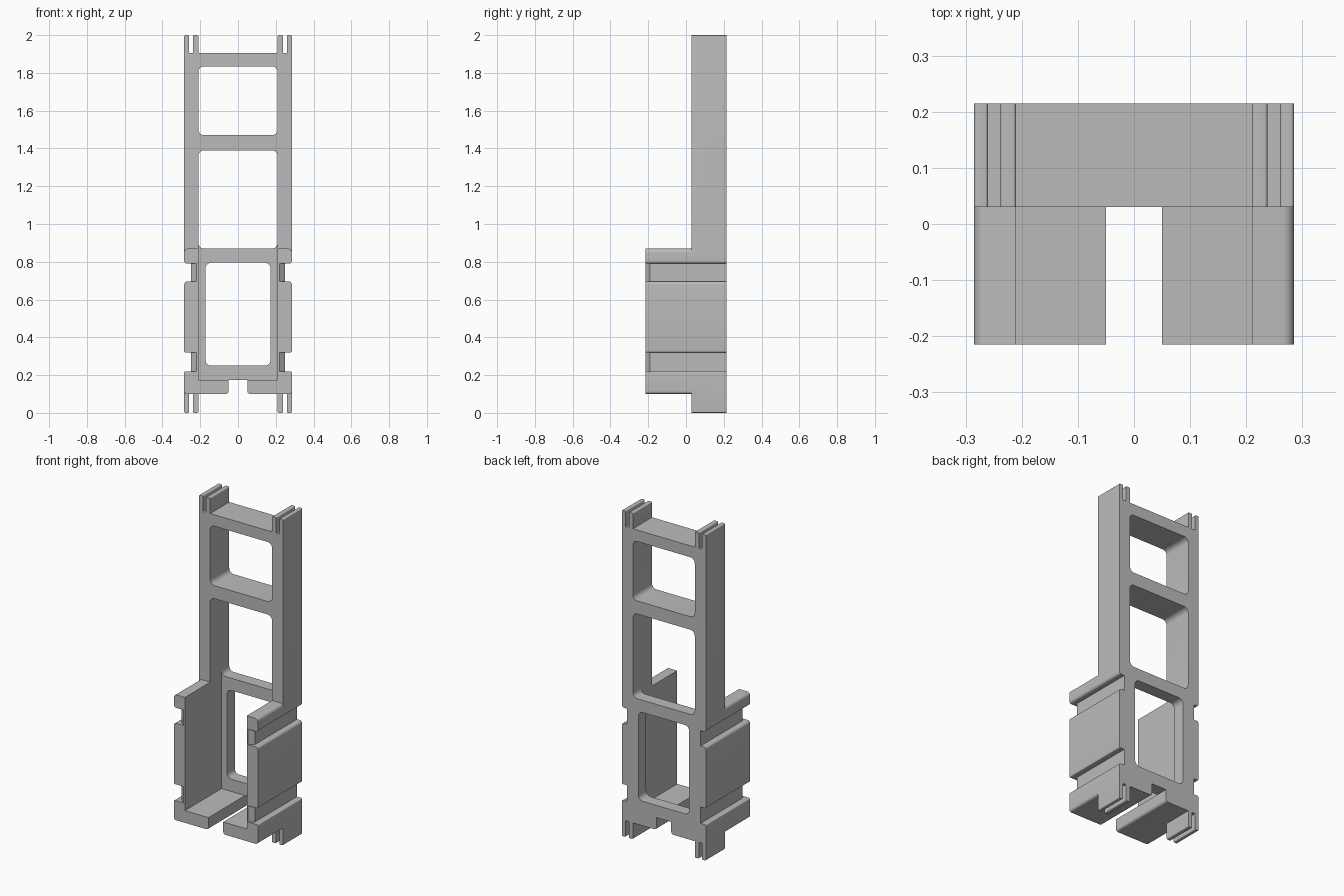
import bpy, bmesh
from math import sin, cos, pi, radians
from mathutils import Vector

cube = bpy.data.objects.get("Cube")
if cube:
    bpy.data.objects.remove(cube, do_unlink=True)

grey = bpy.data.materials.new("plain_grey")
grey.use_nodes = True
COLOUR = (0.5, 0.5, 0.5, 1)
grey.diffuse_color = COLOUR
grey.node_tree.nodes["Principled BSDF"].inputs["Base Color"].default_value = COLOUR

FRONT, BACK, STEP, PLATE = -0.215, 0.215, 0.03, 0.14
SIDE, INNER, GROOVE = 0.285, 0.21, 0.25
GROOVES = [(0.22, 0.32), (0.695, 0.79)]


def rounded(points, steps=6):
    """Round each right-angled corner (a, b, radius) of an outline."""
    out = []
    for i, (a, b, r) in enumerate(points):
        p = Vector((a, b))
        if r == 0:
            out.append(p)
            continue
        u = (Vector(points[i - 1][:2]) - p).normalized() * r
        v = (Vector(points[(i + 1) % len(points)][:2]) - p).normalized() * r
        for k in range(steps + 1):
            t = k / steps * pi / 2
            out.append(p + u + v - v * cos(t) - u * sin(t))
    return out


def prism(name, points, low, high, along="y"):
    """Extrude an outline along y (outline in x, z) or z (outline in x, y)."""
    bm = bmesh.new()
    verts = [bm.verts.new((p.x, low, p.y) if along == "y" else (p.x, p.y, low))
             for p in rounded(points)]
    face = bm.faces.new(verts)
    moved = bmesh.ops.extrude_face_region(bm, geom=[face])["geom"]
    d = high - low
    bmesh.ops.translate(bm, verts=[g for g in moved if isinstance(g, bmesh.types.BMVert)],
                        vec=(0, d, 0) if along == "y" else (0, 0, d))
    bmesh.ops.recalc_face_normals(bm, faces=bm.faces)
    mesh = bpy.data.meshes.new(name)
    bm.to_mesh(mesh)
    bm.free()
    mesh.materials.append(grey)
    obj = bpy.data.objects.new(name, mesh)
    bpy.context.collection.objects.link(obj)
    return obj


def rect(x0, x1, z0, z1, r=0):
    return [(x0, z0, r), (x1, z0, r), (x1, z1, r), (x0, z1, r)]


def combine(target, other, operation):
    """Apply a boolean and drop the second object."""
    other.hide_render = True
    mod = target.modifiers.new("combine", "BOOLEAN")
    mod.operation, mod.solver, mod.object = operation, "EXACT", other
    bpy.context.view_layer.update()
    graph = bpy.context.evaluated_depsgraph_get()
    mesh = bpy.data.meshes.new_from_object(target.evaluated_get(graph))
    target.modifiers.clear()
    target.data = mesh
    bpy.data.objects.remove(other, do_unlink=True)


def mirrored(points):
    return points + [(-x, z, r) for x, z, r in reversed(points)]


# Lower bracket: grooved sides and a slot through the floor
half = [(0.05, 0.175, 0), (0.05, 0.1, 0.015), (SIDE, 0.1, 0.015)]
for (z0, z1), r in zip(GROOVES, (0.008, 0.015)):
    half += [(SIDE, z0, r), (GROOVE, z0, 0), (GROOVE, z1, 0), (SIDE, z1, r)]
half += [(SIDE, 0.87, 0.02)]
body = prism("rack_frame", mirrored(half), FRONT, BACK)

# Upper ladder with forked rail tops
fork = [(SIDE, 0.83, 0), (SIDE, 2, 0.006), (0.26, 2, 0.006), (0.26, 1.905, 0),
        (0.238, 1.905, 0), (0.238, 2, 0.006), (INNER, 2, 0.006), (INNER, 1.905, 0)]
combine(body, prism("ladder", mirrored(fork), STEP, BACK), "UNION")

# Bottom prongs that meet the forks
for s in (-1, 1):
    for a, b in ((INNER, 0.238), (0.26, SIDE)):
        x0, x1 = sorted((s * a, s * b))
        combine(body, prism("prong", rect(x0, x1, 0, 0.15, 0.006), STEP, BACK), "UNION")

# Open front bay, then the three rounded windows
combine(body, prism("bay", rect(-INNER, INNER, 0.175, 0.9), -0.4, PLATE), "DIFFERENCE")
for x, z0, z1 in ((INNER, 1.47, 1.835), (INNER, 0.87, 1.39), (0.172, 0.25, 0.795)):
    combine(body, prism("window", rect(-x, x, z0, z1, 0.03), -0.4, 0.4), "DIFFERENCE")

# Slanted front ends of the side grooves
for s in (-1, 1):
    for z0, z1 in GROOVES:
        wedge = [(s * 0.208, -0.225, 0), (s * 0.262, -0.18, 0), (s * 0.262, -0.225, 0)]
        combine(body, prism("wedge", wedge, z0, z1, "z"), "DIFFERENCE")

bpy.ops.object.select_all(action="DESELECT")
body.select_set(True)
bpy.context.view_layer.objects.active = body
bpy.ops.object.shade_smooth_by_angle(angle=radians(30))
